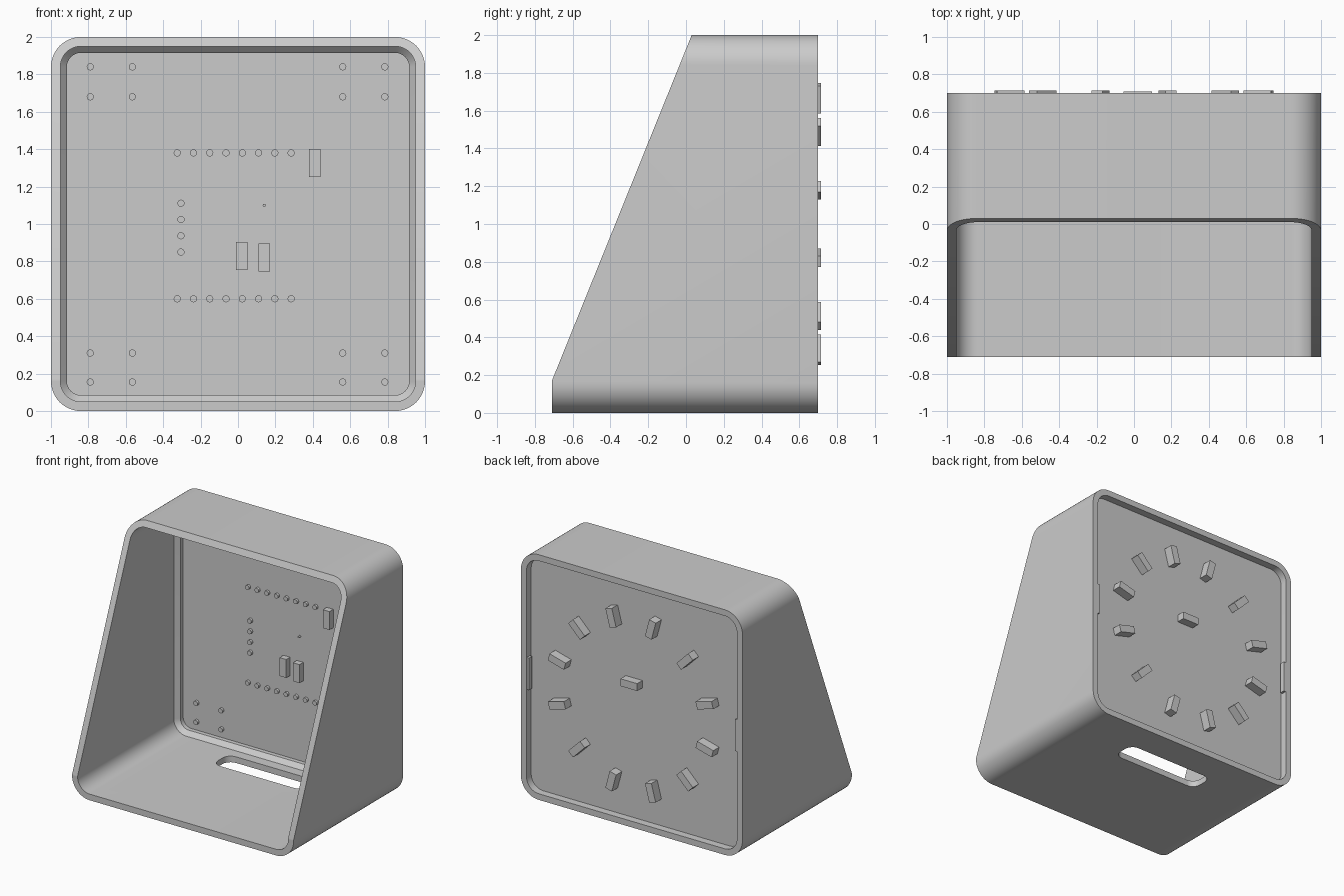
import bpy, bmesh, math
from mathutils import Matrix, Vector

if "Cube" in bpy.data.objects:
    bpy.data.objects.remove(bpy.data.objects["Cube"])

grey = bpy.data.materials.new("light_grey")
grey.use_nodes = True
colour = (0.6, 0.6, 0.6, 1)
grey.diffuse_color = colour
grey.node_tree.nodes["Principled BSDF"].inputs["Base Color"].default_value = colour


def make(name, bm, smooth=False):
    bmesh.ops.recalc_face_normals(bm, faces=bm.faces)
    mesh = bpy.data.meshes.new(name)
    bm.to_mesh(mesh)
    bm.free()
    mesh.materials.append(grey)
    obj = bpy.data.objects.new(name, mesh)
    bpy.context.collection.objects.link(obj)
    if smooth:
        activate(obj)
        bpy.ops.object.shade_smooth_by_angle(angle=math.radians(30))
    return obj


def activate(obj):
    bpy.ops.object.select_all(action="DESELECT")
    obj.select_set(True)
    bpy.context.view_layer.objects.active = obj


def rounded(hw, hh, r, steps=12):
    """Points of a rounded rectangle around the origin."""
    pts = []
    for k, (sx, sy) in enumerate([(1, 1), (-1, 1), (-1, -1), (1, -1)]):
        for i in range(steps + 1):
            a = math.pi / 2 * (k + i / steps)
            pts.append((sx * (hw - r) + r * math.cos(a), sy * (hh - r) + r * math.sin(a)))
    return pts


def loft(rings, closed):
    """Skin a list of point rings; close it into a tube or cap both ends."""
    bm = bmesh.new()
    loops = [[bm.verts.new(p) for p in ring] for ring in rings]
    pairs = list(zip(loops, loops[1:]))
    if closed:
        pairs.append((loops[-1], loops[0]))
    else:
        bm.faces.new(loops[0])
        bm.faces.new(loops[-1])
    n = len(loops[0])
    for a, b in pairs:
        for i in range(n):
            j = (i + 1) % n
            bm.faces.new((a[i], a[j], b[j], b[i]))
    return bm


def frame_ring(half, r, y):
    return [(x, y, z + 1) for x, z in rounded(half, half, r)]


def cut(obj, bm):
    cutter = make("cutter", bm)
    cutter.hide_render = True
    mod = obj.modifiers.new("cut", "BOOLEAN")
    mod.operation = "DIFFERENCE"
    mod.solver = "EXACT"
    mod.object = cutter
    activate(obj)
    bpy.ops.object.modifier_apply(modifier=mod.name)
    bpy.data.objects.remove(cutter)


def block(name, centre, size, turn=0):
    bm = bmesh.new()
    bmesh.ops.create_cube(bm, size=1)
    bm.transform(Matrix.Translation(centre) @ Matrix.Rotation(-turn, 4, "Y")
                 @ Matrix.Diagonal((*size, 1)))
    return make(name, bm)


# Housing: square tube with a chamfered inner ledge that holds the board
BACK, FRONT, SEAT, FACE = 0.70, -0.71, 0.60, 0.64
shell = [(1, .16, FRONT), (.95, .11, FRONT), (.95, .11, .53), (.915, .075, .565),
         (.915, .075, SEAT), (.95, .11, SEAT), (.95, .11, BACK), (1, .16, BACK)]
housing = make("housing", loft([frame_ring(*s) for s in shell], True))

# Sloping front cut
lo, hi = Vector((FRONT, .17)), Vector((.03, 2))
d = hi - lo
a, b = lo - d, hi + d
wedge = [(a.x, a.y), (b.x, b.y), (-3, b.y), (-3, a.y)]
cut(housing, loft([[(x, y, z) for y, z in wedge] for x in (-2, 2)], False))

# Cable slot through the floor
slot = rounded(.4, .1, .07, 6)
cut(housing, loft([[(x, y + .345, z) for x, y in slot] for z in (-.1, .2)], False))
activate(housing)
bpy.ops.object.shade_smooth_by_angle(angle=math.radians(30))

# Snap tabs inside the back rim
for side, name in ((1, "left_snap_tab"), (-1, "right_snap_tab")):
    block(name, (side * .945, .675, 1), (.03, .04, .26))

# Circuit board
make("board", loft([frame_ring(.949, .109, y) for y in (SEAT, FACE)], False), True)

# Ring of twelve lamps on the back, plus one part near the middle
for k in range(12):
    t = math.radians(15 + 30 * k)
    block(f"ring_lamp_{k + 1}", (.69 * math.cos(t), .6725, 1 + .69 * math.sin(t)),
          (.15, .085, .06), t)
block("centre_part", (.02, .669, 1.16), (.15, .078, .06))

# Upright parts on the front of the board
for k, (x, z) in enumerate([(.41, 1.325), (.02, .83), (.14, .82)]):
    block(f"front_part_{k + 1}", (x, .58, z), (.06, .06, .15))

# Solder pins: two rows, one column and four corner groups
spots = [(-.325 + .087 * i, z) for i in range(8) for z in (.6, 1.38)]
spots += [(-.305, .85 + .087 * i) for i in range(4)]
spots += [(x, z) for x in (-.79, -.565, .56, .785) for z in (.155, .31, 1.68, 1.84)]
bm = bmesh.new()
for x, z, r in [(x, z, .019) for x, z in spots] + [(.14, 1.1, .008)]:
    place = Matrix.Translation((x, .593, z)) @ Matrix.Rotation(math.pi / 2, 4, "X")
    bmesh.ops.create_cone(bm, cap_ends=True, segments=16, radius1=r, radius2=r,
                          depth=.026, matrix=place)
make("solder_pins", bm, True)
